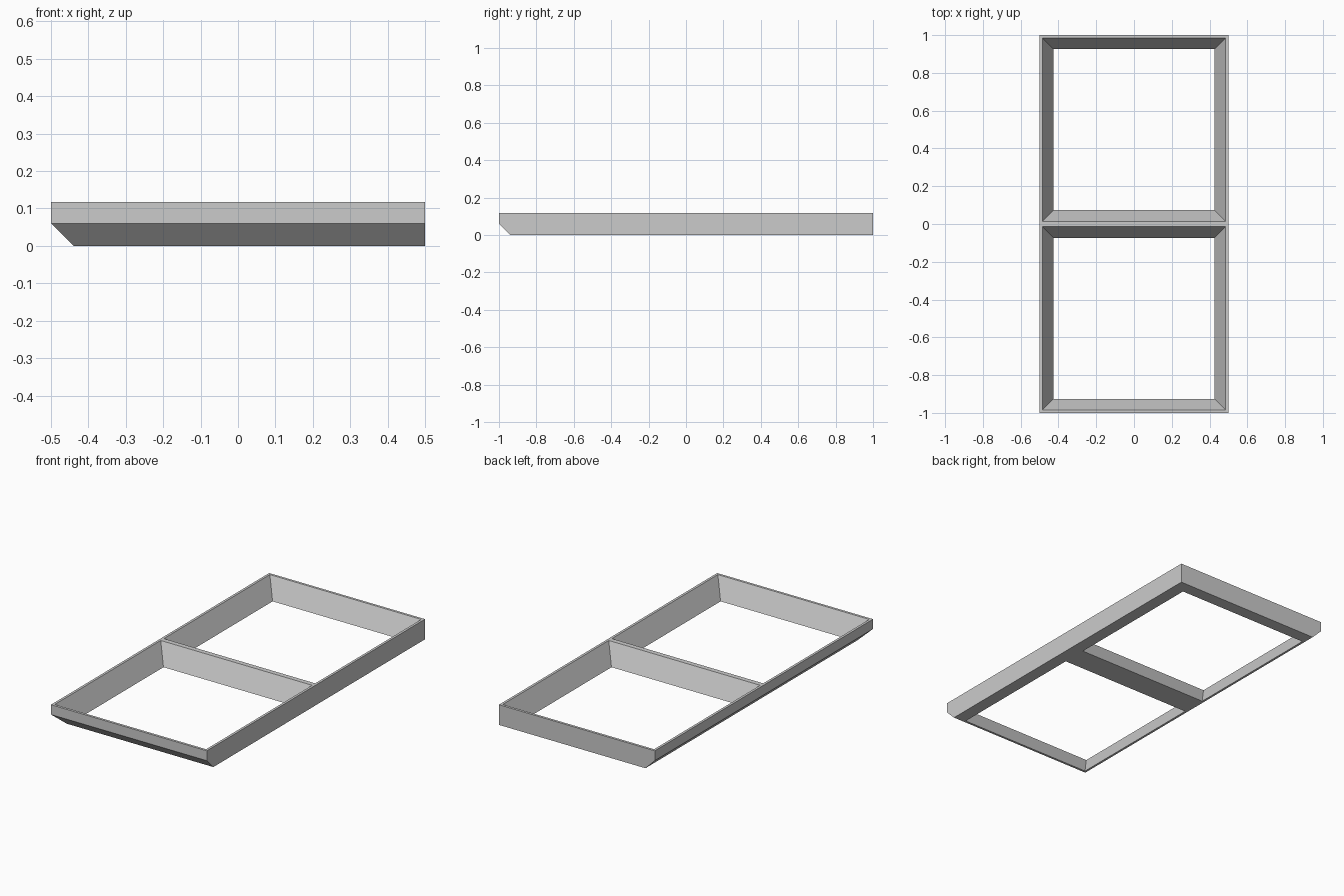
import bpy
import bmesh
from mathutils import Vector

if "Cube" in bpy.data.objects:
    bpy.data.objects.remove(bpy.data.objects["Cube"], do_unlink=True)

WIDTH, LENGTH, HEIGHT = 1.0, 2.0, 0.117
CHAMFER = 0.06

grey = bpy.data.materials.new("light_grey")
grey.use_nodes = True
colour = (0.6, 0.6, 0.6, 1)
grey.diffuse_color = colour
grey.node_tree.nodes["Principled BSDF"].inputs["Base Color"].default_value = colour


def add_object(name, bm):
    bmesh.ops.recalc_face_normals(bm, faces=bm.faces)
    mesh = bpy.data.meshes.new(name)
    bm.to_mesh(mesh)
    bm.free()
    mesh.materials.append(grey)
    obj = bpy.data.objects.new(name, mesh)
    bpy.context.collection.objects.link(obj)
    return obj


# Solid slab, with the lower front and lower right edges sliced off
bm = bmesh.new()
bmesh.ops.create_cube(bm, size=1)
for v in bm.verts:
    v.co = Vector((v.co.x * WIDTH, v.co.y * LENGTH, (v.co.z + 0.5) * HEIGHT))
for point, normal in (
    ((-WIDTH / 2, 0, CHAMFER), (-1, 0, -1)),
    ((0, -LENGTH / 2, CHAMFER), (0, -1, -1)),
):
    bmesh.ops.bisect_plane(
        bm, geom=bm.verts[:] + bm.edges[:] + bm.faces[:],
        plane_co=point, plane_no=normal, clear_outer=True)
    bmesh.ops.holes_fill(bm, edges=[e for e in bm.edges if e.is_boundary])
frame = add_object("double_frame", bm)

# Two square openings that widen towards the top
for y in (-0.5, 0.5):
    bm = bmesh.new()
    bmesh.ops.create_cube(bm, size=2)
    for v in bm.verts:
        z = HEIGHT + 0.04 if v.co.z > 0 else -0.04
        half = 0.427 + z / 2
        v.co = Vector((v.co.x * half, y + v.co.y * half, z))
    cutter = add_object("opening_cutter", bm)
    cutter.hide_render = True
    cut = frame.modifiers.new("opening", "BOOLEAN")
    cut.operation = "DIFFERENCE"
    cut.solver = "EXACT"
    cut.object = cutter

# Bake the openings into the frame and drop the cutters
graph = bpy.context.evaluated_depsgraph_get()
frame.data = bpy.data.meshes.new_from_object(frame.evaluated_get(graph))
cutters = [m.object for m in frame.modifiers]
frame.modifiers.clear()
for cutter in cutters:
    bpy.data.objects.remove(cutter, do_unlink=True)
